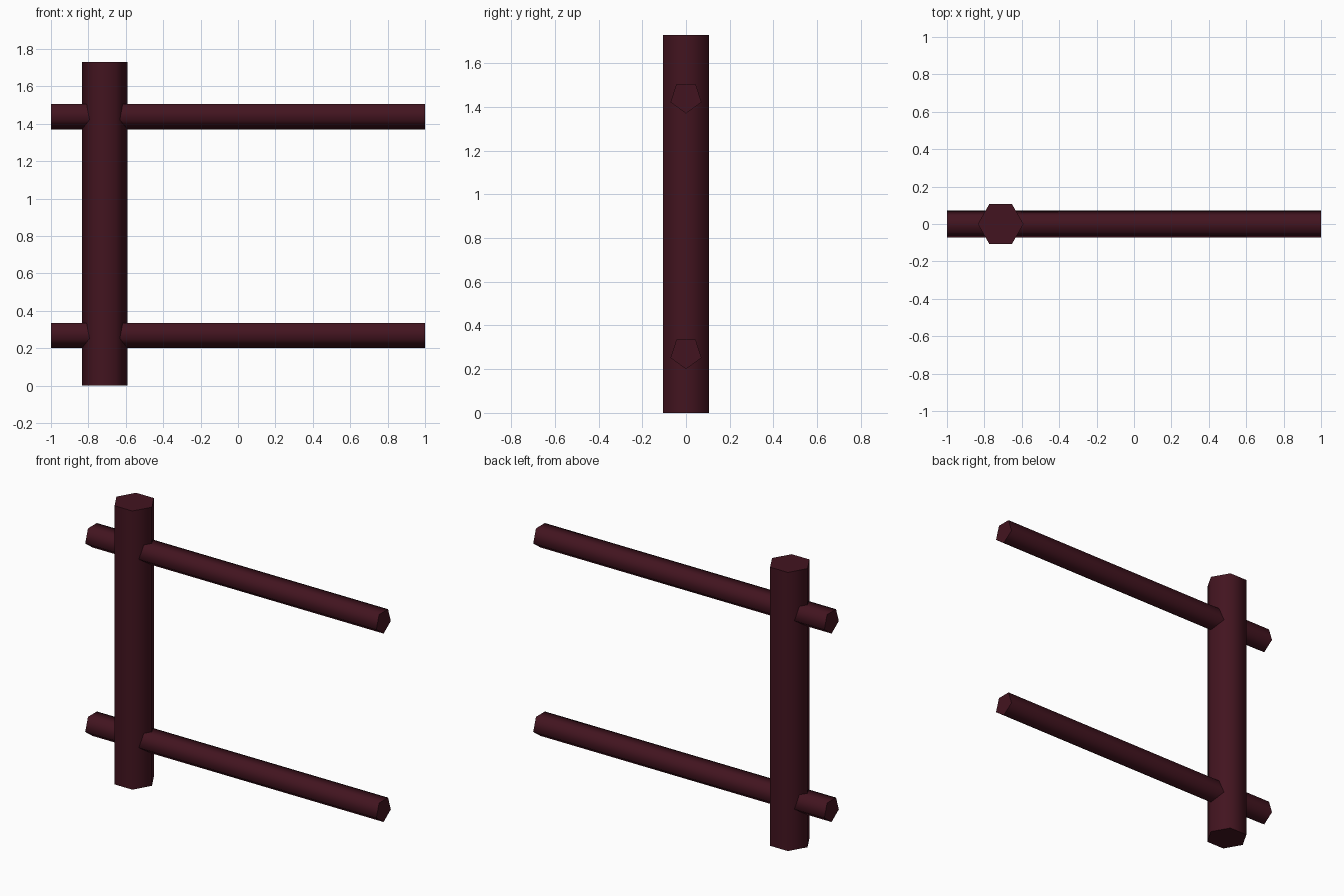
import bpy, math
from mathutils import Vector

if "Cube" in bpy.data.objects:
    bpy.data.objects.remove(bpy.data.objects["Cube"])

wood = bpy.data.materials.new("dark_red_wood")
wood.diffuse_color = (0.055, 0.007, 0.014, 1)
wood.use_nodes = True
wood.node_tree.nodes["Principled BSDF"].inputs["Base Color"].default_value = wood.diffuse_color


def prism(name, start, end, u, v, radius, sides):
    """Capped prism from start to end; u points at its first corner."""
    u, v = Vector(u), Vector(v)
    ring = [radius * (u * math.cos(a) + v * math.sin(a))
            for a in (math.tau * i / sides for i in range(sides))]
    verts = [Vector(p) + r for p in (start, end) for r in ring]
    faces = [(i, (i + 1) % sides, (i + 1) % sides + sides, i + sides)
             for i in range(sides)]
    faces += [tuple(reversed(range(sides))), tuple(range(sides, 2 * sides))]
    mesh = bpy.data.meshes.new(name)
    mesh.from_pydata(verts, [], faces)
    mesh.materials.append(wood)
    obj = bpy.data.objects.new(name, mesh)
    bpy.context.collection.objects.link(obj)
    # Smooth sides, sharp end caps
    bpy.ops.object.select_all(action='DESELECT')
    obj.select_set(True)
    bpy.context.view_layer.objects.active = obj
    bpy.ops.object.shade_smooth_by_angle(angle=math.radians(80))
    return obj


# Six-sided upright post
prism("post", (-0.713, 0, 0), (-0.713, 0, 1.73), (1, 0, 0), (0, 1, 0), 0.122, 6)

# Five-sided rails with a flat top and a corner pointing down
for name, z in (("lower_rail", 0.275), ("upper_rail", 1.445)):
    prism(name, (-1, 0, z), (1, 0, z), (0, 0, -1), (0, 1, 0), 0.0745, 5)
